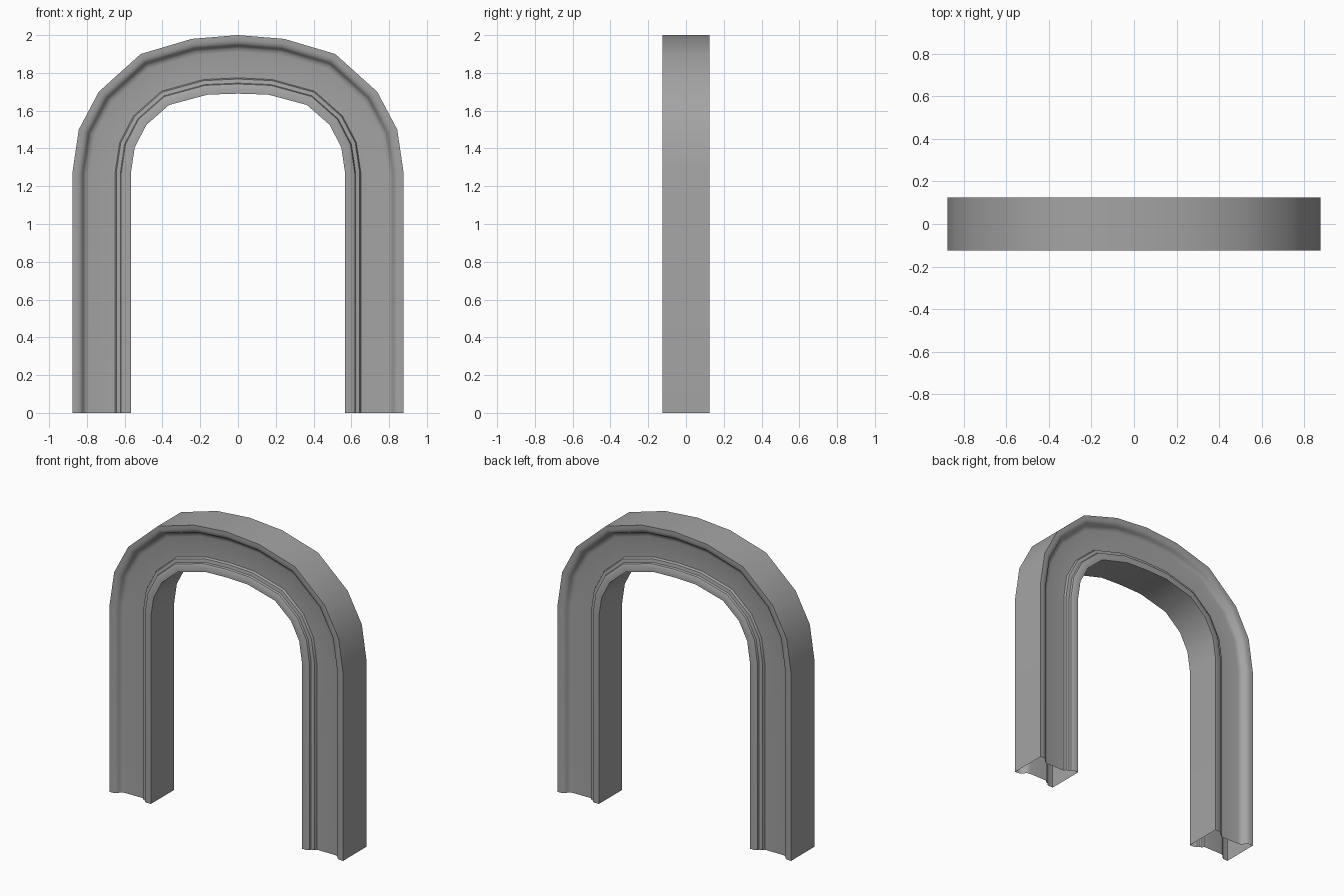
import bpy
import bmesh
from math import radians

cube = bpy.data.objects.get("Cube")
if cube:
    bpy.data.objects.remove(cube, do_unlink=True)

# Flat grey stone
stone = bpy.data.materials.new("grey_stone")
stone.use_nodes = True
grey = (0.37, 0.37, 0.37, 1)
stone.diffuse_color = grey
stone.node_tree.nodes["Principled BSDF"].inputs["Base Color"].default_value = grey

# Half path, from the foot to the crown: matching outer and inner corners (x, z)
outer = [(0.877, 0), (0.877, 1.27), (0.843, 1.5), (0.737, 1.7),
         (0.515, 1.9), (0.245, 1.98), (0, 2)]
inner = [(0.567, 0), (0.567, 1.27), (0.547, 1.405), (0.485, 1.525),
         (0.365, 1.63), (0.16, 1.685), (0, 1.69)]
half = list(zip(outer, inner))
path = half + [((-o[0], o[1]), (-i[0], i[1])) for o, i in reversed(half[:-1])]

# Moulded face: (share of the way from outer to inner edge, depth)
face = [(0, 0.125), (0.08, 0.125), (0.13, 0.121), (0.17, 0.112), (0.19, 0.098),
        (0.23, 0.088), (0.29, 0.084), (0.73, 0.084), (0.75, 0.1), (0.82, 0.104),
        (0.835, 0.117), (0.88, 0.125), (1, 0.125)]
profile = [(t, -d) for t, d in face] + [(t, d) for t, d in reversed(face)]

# Sweep the profile along the arch, with open feet
bm = bmesh.new()
rings = []
for o, i in path:
    rings.append([bm.verts.new((o[0] + (i[0] - o[0]) * t, y,
                                o[1] + (i[1] - o[1]) * t)) for t, y in profile])
count = len(profile)
for a, b in zip(rings, rings[1:]):
    for k in range(count):
        n = (k + 1) % count
        bm.faces.new((a[k], a[n], b[n], b[k]))
bmesh.ops.recalc_face_normals(bm, faces=bm.faces)
# Make the outer wall face outwards
side = max(bm.faces, key=lambda f: f.calc_center_median().x)
if side.normal.x < 0:
    bmesh.ops.reverse_faces(bm, faces=bm.faces)

mesh = bpy.data.meshes.new("arch_frame")
bm.to_mesh(mesh)
bm.free()
mesh.materials.append(stone)
arch = bpy.data.objects.new("arch_frame", mesh)
bpy.context.collection.objects.link(arch)

# Smooth shading with sharp moulding edges
bpy.ops.object.select_all(action="DESELECT")
arch.select_set(True)
bpy.context.view_layer.objects.active = arch
bpy.ops.object.shade_smooth_by_angle(angle=radians(35))
